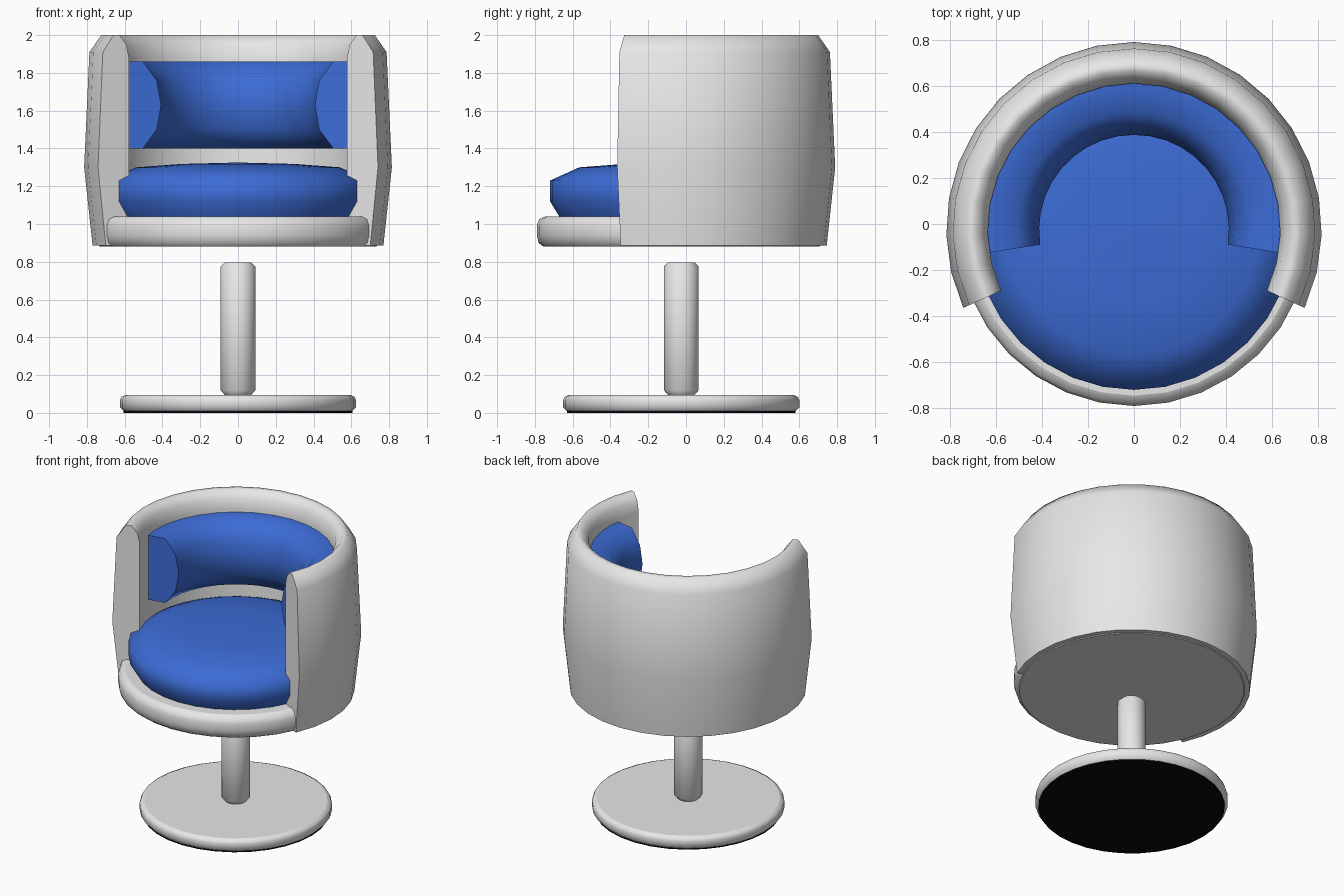
import bpy
import bmesh
from math import cos, sin, radians

if "Cube" in bpy.data.objects:
    bpy.data.objects.remove(bpy.data.objects["Cube"])

CENTRE_Y = -0.025


def make_material(name, rgb):
    mat = bpy.data.materials.new(name)
    mat.use_nodes = True
    colour = (*rgb, 1.0)
    mat.diffuse_color = colour
    mat.node_tree.nodes["Principled BSDF"].inputs["Base Color"].default_value = colour
    return mat


def lathe(name, profile, mat, segments=32, start=0, end=360, smooth=40):
    """Sweep (radius, height) points round the upright axis and cap the ends."""
    full = end - start == 360
    count = segments if full else segments + 1
    bm = bmesh.new()
    rings = []
    for i in range(count):
        a = radians(start + (end - start) * i / segments)
        rings.append([bm.verts.new((r * cos(a), CENTRE_Y + r * sin(a), z))
                      for r, z in profile])
    n = len(profile)
    for i in range(segments):
        a, b = rings[i], rings[(i + 1) % count]
        # a partial sweep has a closed section, a full one an open profile
        for j in range(n - 1 if full else n):
            k = (j + 1) % n
            bm.faces.new((a[j], b[j], b[k], a[k]))
    if full:
        bm.faces.new([ring[0] for ring in rings])
        bm.faces.new([ring[-1] for ring in rings])
    else:
        bm.faces.new(rings[0])
        bm.faces.new(rings[-1])
    bmesh.ops.recalc_face_normals(bm, faces=bm.faces[:])
    mesh = bpy.data.meshes.new(name)
    bm.to_mesh(mesh)
    bm.free()
    mesh.materials.append(mat)
    obj = bpy.data.objects.new(name, mesh)
    bpy.context.collection.objects.link(obj)
    bpy.ops.object.select_all(action='DESELECT')
    obj.select_set(True)
    bpy.context.view_layer.objects.active = obj
    bpy.ops.object.shade_smooth_by_angle(angle=radians(smooth))
    # caps stay flat
    for face in mesh.polygons:
        if len(face.vertices) > 4:
            face.use_smooth = False
    return obj


white = make_material("white_shell", (0.8, 0.8, 0.8))
blue = make_material("blue_fabric", (0.045, 0.15, 0.67))
black = make_material("black_underside", (0.003, 0.003, 0.003))

# Pedestal
lathe("base_pad", [(0.605, 0), (0.605, 0.009)], black)
lathe("base_disc", [(0.605, 0.009), (0.625, 0.03), (0.625, 0.068),
                    (0.617, 0.085), (0.595, 0.095)], white, smooth=60)
lathe("column", [(0.07, 0.095), (0.092, 0.12), (0.092, 0.775), (0.072, 0.795)],
      white, smooth=60)

# Seat pan and cushion
lathe("seat_pan", [(0.73, 0.88), (0.755, 0.9), (0.765, 0.94), (0.765, 0.99),
                   (0.753, 1.025), (0.72, 1.04)], white, smooth=60)
lathe("seat_cushion", [(0.64, 1.03), (0.695, 1.12), (0.695, 1.23),
                       (0.54, 1.3), (0.3, 1.318), (0.02, 1.325)], blue, smooth=75)

# Wraparound shell that forms the back and both arms
lathe("back_shell", [(0.635, 0.885), (0.77, 0.885), (0.815, 1.3), (0.787, 1.91),
                     (0.725, 2.0), (0.69, 2.0), (0.65, 1.95), (0.635, 1.88)],
      white, segments=20, start=-24.6, end=204.6, smooth=60)

# Padded roll inside the back
lathe("back_cushion", [(0.64, 1.4), (0.51, 1.4), (0.435, 1.5), (0.412, 1.63),
                       (0.435, 1.76), (0.51, 1.86), (0.64, 1.86)],
      blue, segments=20, start=-9, end=189, smooth=60)
